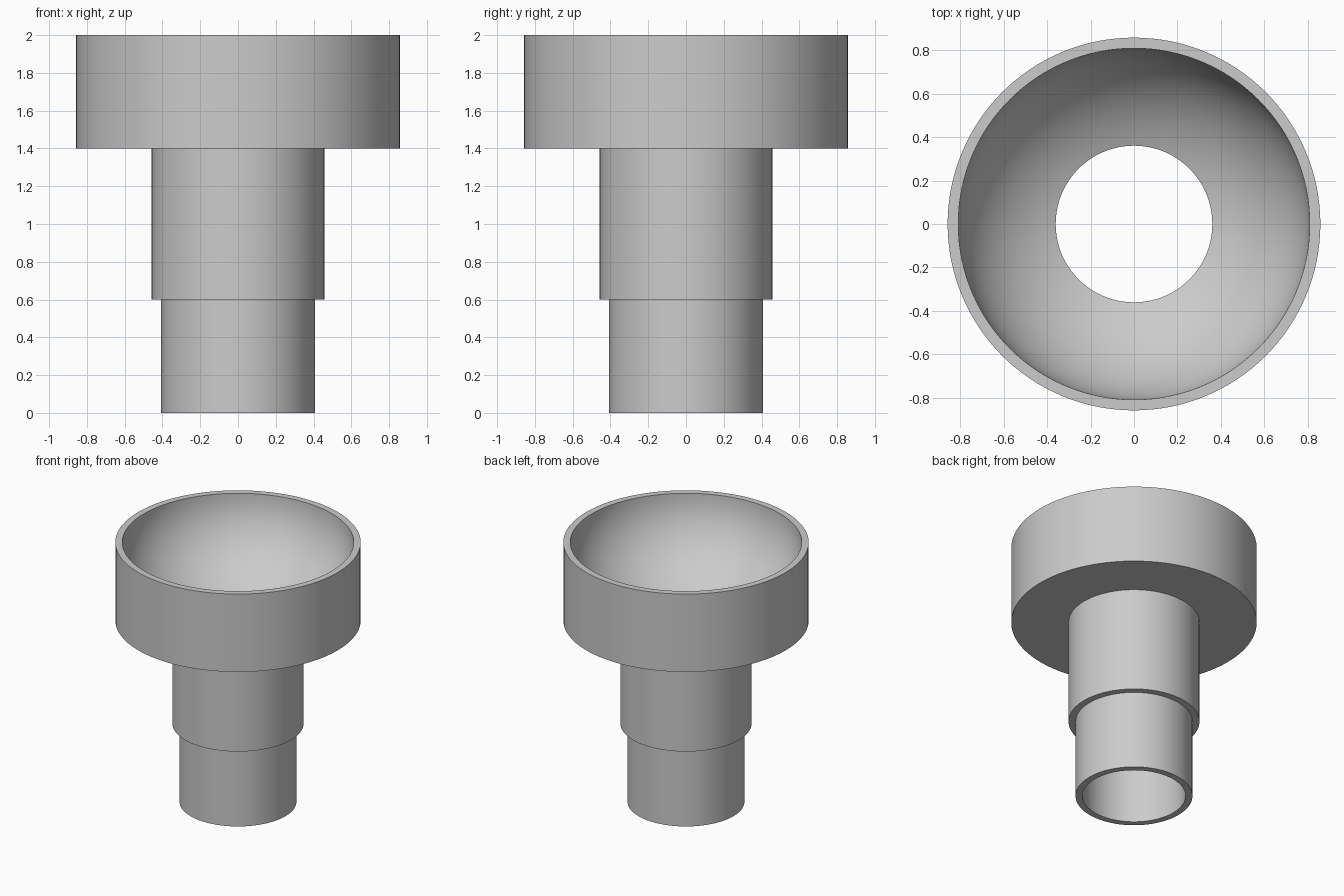
import bpy, bmesh, math

cube = bpy.data.objects.get("Cube")
if cube:
    bpy.data.objects.remove(cube, do_unlink=True)

SEGMENTS = 128
BORE, TUBE, STEM, CUP, LIP = 0.36, 0.408, 0.457, 0.857, 0.808
TUBE_TOP, STEM_TOP, TOP = 0.6, 1.4, 2.0
BOWL_DEPTH = 0.66

# Plain grey material
grey = bpy.data.materials.new("plain grey")
grey.use_nodes = True
grey.diffuse_color = (0.6, 0.6, 0.6, 1)
grey.node_tree.nodes["Principled BSDF"].inputs["Base Color"].default_value = (0.6, 0.6, 0.6, 1)


def lathe(name, profile):
    """Turn a closed (radius, height) profile about the z axis."""
    bm = bmesh.new()
    verts = [bm.verts.new((r, 0, z)) for r, z in profile]
    edges = [bm.edges.new((a, b)) for a, b in zip(verts, verts[1:] + verts[:1])]
    bmesh.ops.spin(bm, geom=verts + edges, cent=(0, 0, 0), axis=(0, 0, 1),
                   angle=math.tau, steps=SEGMENTS, use_merge=True)
    bmesh.ops.remove_doubles(bm, verts=bm.verts, dist=0.0001)
    bmesh.ops.recalc_face_normals(bm, faces=bm.faces)
    mesh = bpy.data.meshes.new(name)
    bm.to_mesh(mesh)
    bm.free()
    mesh.materials.append(grey)
    obj = bpy.data.objects.new(name, mesh)
    bpy.context.collection.objects.link(obj)
    bpy.ops.object.select_all(action='DESELECT')
    obj.select_set(True)
    bpy.context.view_layer.objects.active = obj
    bpy.ops.object.shade_smooth_by_angle(angle=math.radians(30))
    return obj


# Rounded bowl interior, from the lip down to the bore
end = math.acos(BORE / LIP)
bowl = [(LIP * math.cos(end * i / 24), TOP - BOWL_DEPTH * math.sin(end * i / 24))
        for i in range(25)]

# Stepped outside, from the foot up to the rim
outside = [(BORE, 0), (TUBE, 0), (TUBE, TUBE_TOP), (STEM, TUBE_TOP),
           (STEM, STEM_TOP), (CUP, STEM_TOP), (CUP, TOP)]

lathe("stepped_funnel", outside + bowl)
